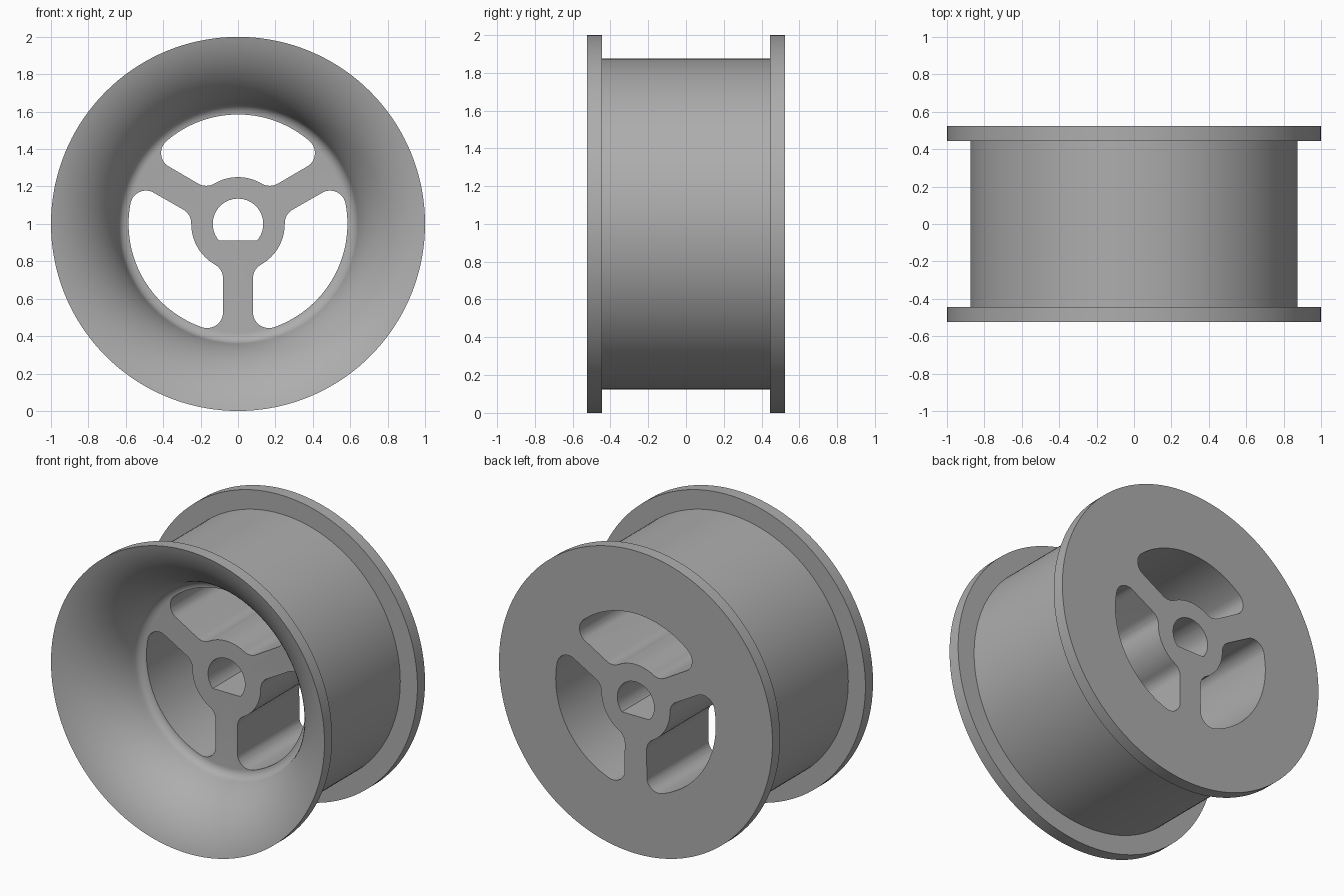
import bpy, bmesh
from math import sin, cos, pi, radians, sqrt, atan2

if "Cube" in bpy.data.objects:
    bpy.data.objects.remove(bpy.data.objects["Cube"])

SEG = 144
CZ = 1.0            # height of the wheel axis
BACK, FLOOR = 0.525, -0.12

grey = bpy.data.materials.new("grey plastic")
grey.diffuse_color = (0.42, 0.42, 0.42, 1)
grey.use_nodes = True
grey.node_tree.nodes["Principled BSDF"].inputs["Base Color"].default_value = grey.diffuse_color


def arc(cx, cy, r, a0, a1, n):
    """Points on an arc, angles in degrees."""
    return [(cx + r * cos(radians(a0 + (a1 - a0) * i / n)),
             cy + r * sin(radians(a0 + (a1 - a0) * i / n))) for i in range(n + 1)]


def make_object(name, bm):
    bmesh.ops.remove_doubles(bm, verts=bm.verts, dist=1e-5)
    bmesh.ops.recalc_face_normals(bm, faces=bm.faces)
    mesh = bpy.data.meshes.new(name)
    bm.to_mesh(mesh)
    bm.free()
    mesh.materials.append(grey)
    ob = bpy.data.objects.new(name, mesh)
    bpy.context.collection.objects.link(ob)
    return ob


def lathe(name, profile):
    """Revolve (radius, y) points around the wheel axis."""
    bm = bmesh.new()
    vs = [bm.verts.new((r, y, CZ)) for r, y in profile]
    es = [bm.edges.new(p) for p in zip(vs, vs[1:])]
    bmesh.ops.spin(bm, geom=vs + es, cent=(0, 0, CZ), axis=(0, 1, 0),
                   angle=2 * pi, steps=SEG, use_duplicate=False)
    return make_object(name, bm)


def prism(name, outline, y0=-0.3, y1=0.7):
    """Extrude an x-z outline along y."""
    bm = bmesh.new()
    face = bm.faces.new([bm.verts.new((x, y0, CZ + z)) for x, z in outline])
    new = bmesh.ops.extrude_face_region(bm, geom=[face])["geom"]
    bmesh.ops.translate(bm, vec=(0, y1 - y0, 0),
                        verts=[v for v in new if isinstance(v, bmesh.types.BMVert)])
    return make_object(name, bm)


def rotated(pts, deg):
    c, s = cos(radians(deg)), sin(radians(deg))
    return [(x * c - y * s, x * s + y * c) for x, y in pts]


# Flared front: wide convex sweep, then a small fillet into the hub floor
A, B, R = radians(15), radians(75), 0.51
flare = []
for i in range(25):
    t = A + (B - A) * i / 24
    flare.append((1 - R * (sin(t) - sin(A)), -0.525 + R * (cos(A) - cos(t))))
r_end, y_end = flare[-1]
f = (FLOOR - y_end) / (1 - cos(B))
for i in range(1, 9):
    t = B * (1 - i / 8)
    flare.append((r_end - f * (sin(B) - sin(t)), FLOOR - f * (1 - cos(t))))

# Wheel body: back face, two flanges, drum, flare and hub floor
wheel = lathe("wheel_body", [(0, BACK), (1, BACK), (1, 0.445), (0.875, 0.445),
                             (0.875, -0.445), (1, -0.445)] + flare + [(0, FLOOR)])

# Rounded window between two spokes, laid out beside one spoke then mirrored
HUB, RIM, HALF, F = 0.25, 0.585, 0.08, 0.085
w = HALF + F
c1 = sqrt((HUB + F) ** 2 - w * w)
c2 = sqrt((RIM - F) ** 2 - w * w)
a1, a2 = math_deg = [atan2(w, c) * 180 / pi for c in (c1, c2)]
half = (arc(0, 0, HUB, 60, a1, 8) + arc(c1, w, F, a1 + 180, 270, 8)[1:]
        + arc(c2, w, F, -90, a2, 12)[1:] + arc(0, 0, RIM, a2, 60, 16)[1:])
half = rotated(half, 30)
window = half + [(-x, z) for x, z in half[-2:0:-1]]
cutters = [prism("window_cutter", rotated(window, d)) for d in (0, 120, 240)]

# D-shaped shaft hole with its flat at the bottom
flat = atan2(-0.09, sqrt(0.135 ** 2 - 0.09 ** 2)) * 180 / pi
cutters.append(prism("shaft_cutter", arc(0, 0, 0.135, flat, 180 - flat, 40)))

# Cut the openings
bpy.context.view_layer.objects.active = wheel
wheel.select_set(True)
for c in cutters:
    c.hide_render = True
    mod = wheel.modifiers.new("opening", 'BOOLEAN')
    mod.operation, mod.solver, mod.object = 'DIFFERENCE', 'EXACT', c
    bpy.ops.object.modifier_apply(modifier=mod.name)
    bpy.data.objects.remove(c)
bpy.ops.object.shade_smooth_by_angle(angle=radians(30))
